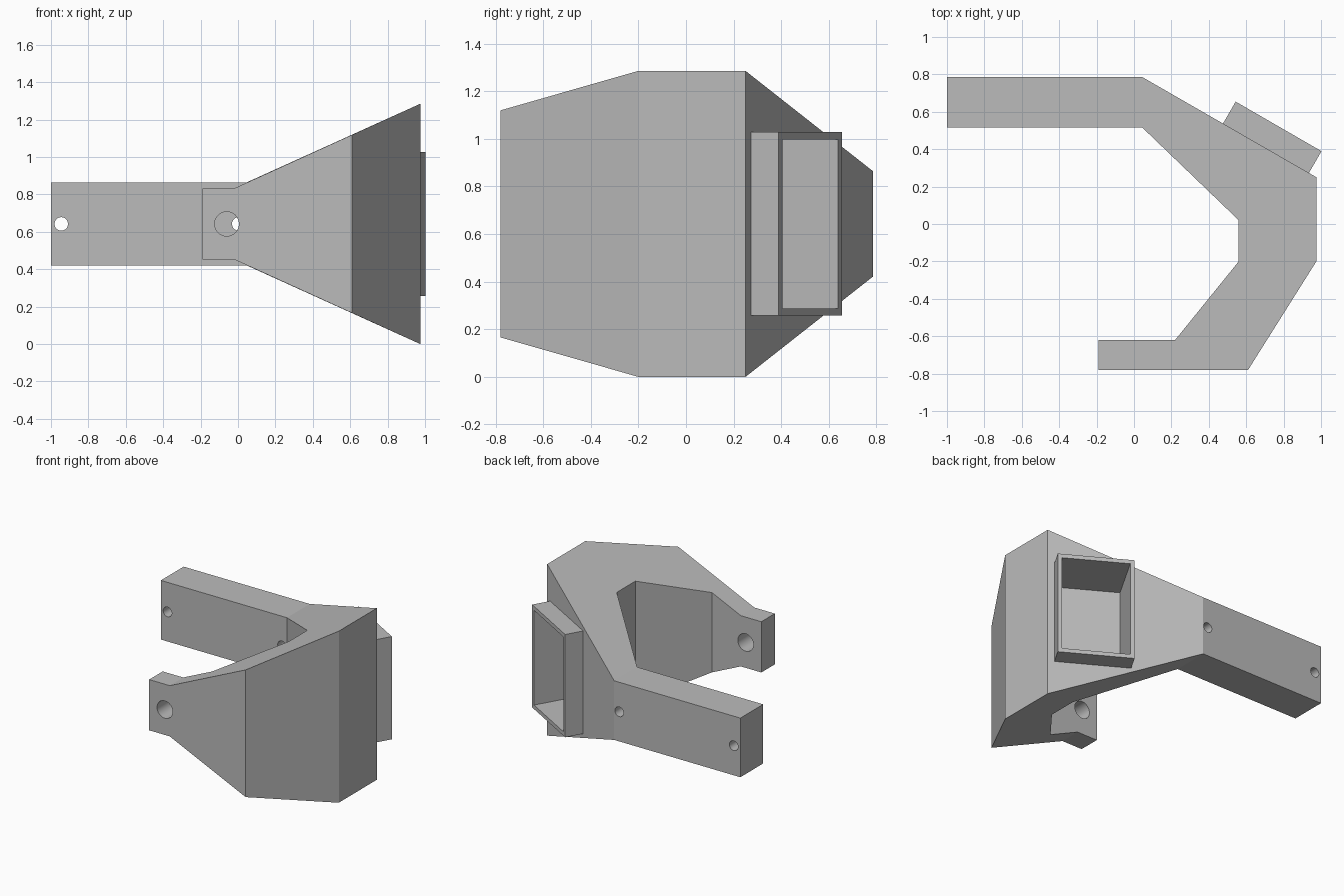
import bpy, bmesh, math
from mathutils import Matrix, Vector

if "Cube" in bpy.data.objects:
    bpy.data.objects.remove(bpy.data.objects["Cube"], do_unlink=True)

grey = bpy.data.materials.new("plain_grey")
grey.use_nodes = True
grey.diffuse_color = (0.5, 0.5, 0.5, 1)
grey.node_tree.nodes["Principled BSDF"].inputs["Base Color"].default_value = (0.5, 0.5, 0.5, 1)

MID = 0.6425                                  # height of the symmetry plane
FACE = Vector((0.705, 0.404, MID))            # socket centre on the slanted rear face
TILT = Matrix.Rotation(math.radians(-30), 4, "Z")


def make_object(name, bm):
    bmesh.ops.recalc_face_normals(bm, faces=bm.faces)
    mesh = bpy.data.meshes.new(name)
    bm.to_mesh(mesh)
    bm.free()
    mesh.materials.append(grey)
    obj = bpy.data.objects.new(name, mesh)
    bpy.context.collection.objects.link(obj)
    return obj


def socket_box(name, width, height, inner, outer):
    """Box on the slanted face, from depth inner to depth outer along its normal."""
    bm = bmesh.new()
    place = (Matrix.Translation(FACE) @ TILT
             @ Matrix.Translation((0, (inner + outer) / 2, 0))
             @ Matrix.Diagonal((width, outer - inner, height, 1)))
    bmesh.ops.create_cube(bm, size=1, matrix=place)
    return make_object(name, bm)


def hole_cutter(name, x, y, radius):
    bm = bmesh.new()
    place = Matrix.Translation((x, y, MID)) @ Matrix.Rotation(math.pi / 2, 4, "X")
    bmesh.ops.create_cone(bm, cap_ends=True, segments=32, radius1=radius,
                          radius2=radius, depth=0.5, matrix=place)
    return make_object(name, bm)


def cut(obj, cutter):
    mod = obj.modifiers.new("cut", "BOOLEAN")
    mod.operation, mod.solver, mod.object = "DIFFERENCE", "EXACT", cutter
    bpy.context.view_layer.objects.active = obj
    bpy.ops.object.modifier_apply(modifier=mod.name)


# Bracket: plan outline whose height flares with x, with creases where the arms begin
outline = [(-1, 0.785), (0.045, 0.785), (0.975, 0.25), (0.975, -0.2), (0.61, -0.78),
           (-0.02, -0.78), (-0.19, -0.78), (-0.19, -0.62), (-0.02, -0.62), (0.22, -0.62),
           (0.56, -0.2), (0.56, 0.02), (0.045, 0.515), (-1, 0.515)]
rear_arm = [0, 1, 12, 13]
front_arm = [5, 6, 7, 8]
flare = [1, 2, 3, 4, 5, 8, 9, 10, 11, 12]


def half_height(x, y):
    arm = 0.2215 if y > 0.5 else 0.19
    return max(arm, 0.19 + 0.4548 * (x + 0.02))


bm = bmesh.new()
top, bottom = ([bm.verts.new((x, y, MID + side * half_height(x, y))) for x, y in outline]
               for side in (1, -1))
for part in (rear_arm, front_arm, flare):
    for ring in (top, bottom):
        bm.faces.new([ring[i] for i in part])
for i in range(len(outline)):
    j = (i + 1) % len(outline)
    bm.faces.new((top[i], top[j], bottom[j], bottom[i]))
bracket = make_object("bracket", bm)

# Rectangular socket frame standing off the rear face
frame = socket_box("socket_frame", 0.53, 0.77, -0.01, 0.136)

# Socket pocket and bolt holes
pocket = socket_box("pocket_cutter", 0.47, 0.71, -0.265, 0.3)
cutters = [pocket,
           hole_cutter("front_hole_cutter", -0.06, -0.7, 0.065),
           hole_cutter("rear_end_hole_cutter", -0.945, 0.65, 0.036),
           hole_cutter("rear_bend_hole_cutter", 0.004, 0.65, 0.036)]
cut(frame, pocket)
for cutter in cutters:
    cut(bracket, cutter)
for cutter in cutters:
    bpy.data.objects.remove(cutter, do_unlink=True)

# Smooth hole walls, crisp edges elsewhere
for obj in (bracket, frame):
    bpy.ops.object.select_all(action="DESELECT")
    obj.select_set(True)
    bpy.context.view_layer.objects.active = obj
    bpy.ops.object.shade_smooth_by_angle(angle=math.radians(20))
